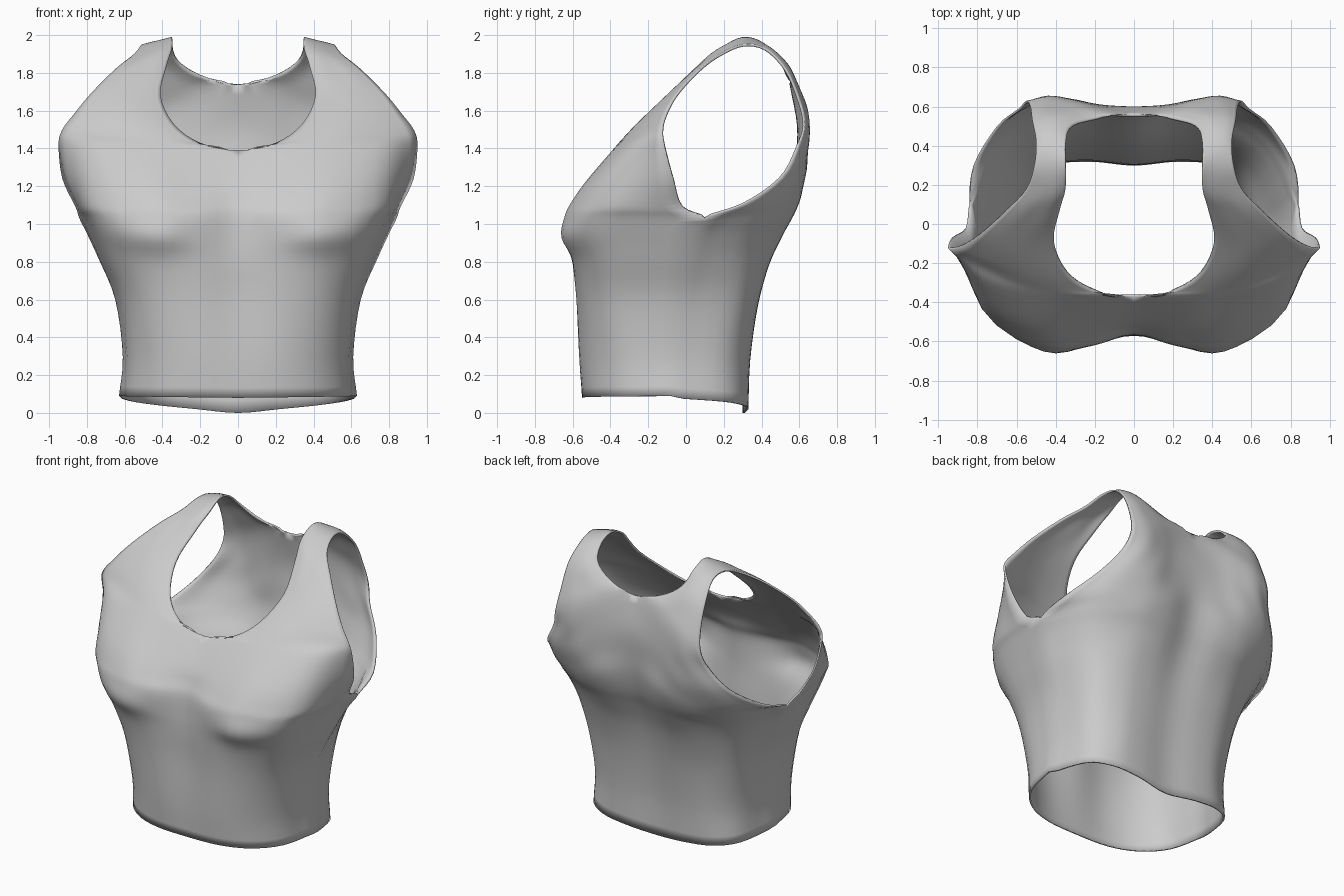
import bpy
import bmesh
from mathutils import Vector

STEPS = 4          # subdivisions between neighbouring control points
SIDE_ROWS = 5      # row spans below the armhole, joined along the side seam
FABRIC = 0.012     # cloth thickness

if "Cube" in bpy.data.objects:
    bpy.data.objects.remove(bpy.data.objects["Cube"], do_unlink=True)

# Each row runs from the middle (or neck edge) out to the side (or armhole edge):
# inner height, outer height, then five x, y pairs.
front_body = [
    (.08, .09, 0, -.55, .24, -.54, .43, -.47, .57, -.32, .63, -.08),
    (.3, .3, 0, -.56, .24, -.56, .44, -.48, .57, -.32, .61, -.07),
    (.6, .6, 0, -.56, .24, -.58, .46, -.52, .6, -.36, .65, -.05),
    (.78, .82, 0, -.57, .24, -.6, .48, -.57, .67, -.4, .74, 0),
    (.91, .95, 0, -.57, .22, -.62, .46, -.65, .71, -.45, .8, .04),
    (1.05, 1.03, 0, -.56, .22, -.62, .47, -.63, .75, -.45, .84, .1),
    (1.13, 1.09, 0, -.53, .23, -.58, .48, -.6, .78, -.43, .86, -.02),
    (1.22, 1.24, 0, -.49, .24, -.51, .5, -.52, .78, -.39, .93, -.07),
    (1.39, 1.42, 0, -.37, .26, -.38, .52, -.37, .78, -.29, .95, -.12),
]
shoulder_strap = [
    (1.43, 1.5, .2, -.34, .38, -.34, .56, -.31, .76, -.23, .93, -.13),
    (1.53, 1.58, .34, -.25, .45, -.25, .58, -.23, .73, -.18, .87, -.11),
    (1.68, 1.69, .41, -.09, .49, -.1, .59, -.1, .69, -.08, .78, -.05),
    (1.83, 1.82, .38, .07, .44, .05, .51, .05, .58, .05, .65, .07),
    (1.93, 1.9, .35, .18, .4, .16, .45, .16, .5, .17, .55, .18),
    (1.99, 1.95, .35, .3, .39, .3, .43, .3, .47, .3, .51, .3),
    (1.96, 1.93, .35, .41, .39, .42, .43, .43, .47, .43, .5, .42),
    (1.87, 1.82, .32, .5, .38, .53, .43, .54, .48, .54, .52, .53),
    (1.79, 1.66, .2, .54, .3, .58, .39, .6, .46, .61, .53, .6),
]
back_body = [
    (1.74, 1.52, 0, .56, .17, .59, .32, .63, .44, .65, .55, .63),
    (1.52, 1.4, 0, .6, .17, .61, .32, .64, .46, .65, .59, .59),
    (1.34, 1.24, 0, .59, .2, .61, .38, .64, .56, .6, .7, .5),
    (1.2, 1.1, 0, .57, .22, .61, .42, .6, .64, .5, .82, .3),
    (1.06, 1.03, 0, .53, .22, .57, .44, .55, .68, .4, .84, .1),
    (.93, .95, 0, .47, .22, .51, .44, .48, .66, .34, .8, .04),
    (.77, .82, 0, .41, .22, .44, .43, .42, .62, .29, .74, 0),
    (.55, .6, 0, .36, .22, .38, .41, .36, .57, .25, .65, -.05),
    (.27, .3, 0, .32, .22, .34, .4, .32, .55, .2, .61, -.07),
    (0, .08, 0, .31, .22, .33, .42, .31, .56, .2, .63, -.08),
]


def row_points(row):
    """Turn a compact row into five points, blending the height outwards."""
    inner, outer, *flat = row
    pairs = list(zip(flat[::2], flat[1::2]))
    last = len(pairs) - 1
    return [Vector((x, y, inner + (outer - inner) * i / last))
            for i, (x, y) in enumerate(pairs)]


def beyond(end, neighbour):
    """Extend a path past its end, mirrored where it meets the middle."""
    if end.x == 0 and neighbour.x > 0.1:
        return Vector((-neighbour.x, neighbour.y, neighbour.z))
    return 2 * end - neighbour


def smooth_path(points):
    """Resample a path as a smooth curve through all its points."""
    ext = [beyond(points[0], points[1]), *points, beyond(points[-1], points[-2])]
    path = []
    for a, b, c, d in zip(ext, ext[1:], ext[2:], ext[3:]):
        for i in range(STEPS):
            t = i / STEPS
            path.append(b + 0.5 * t * ((c - a)
                        + t * (2 * a - 5 * b + 4 * c - d)
                        + t * t * (3 * (b - c) + d - a)))
    path.append(points[-1].copy())
    return path


# Smooth every row, then every column, to get the half garment as a grid
rows = [smooth_path(row_points(r)) for r in front_body + shoulder_strap + back_body]
columns = [smooth_path(list(col)) for col in zip(*rows)]

# The inner edge turns a corner where the middle line meets the neckline
edge = [row[0] for row in rows]
neck_front = len(front_body) - 1
neck_back = len(front_body) + len(shoulder_strap)
columns[0] = (smooth_path(edge[:neck_front + 1])[:-1]
              + smooth_path(edge[neck_front:neck_back + 1])[:-1]
              + smooth_path(edge[neck_back:]))
grid = [list(line) for line in zip(*columns)]

# Close the side seam below the armhole
for k in range(SIDE_ROWS * STEPS + 1):
    grid[-1 - k][-1] = grid[k][-1].copy()

bm = bmesh.new()
verts = [[bm.verts.new(p) for p in line] for line in grid]
for low, high in zip(verts, verts[1:]):
    for j in range(len(low) - 1):
        bm.faces.new((low[j], low[j + 1], high[j + 1], high[j]))
bmesh.ops.remove_doubles(bm, verts=bm.verts, dist=0.0005)
mesh = bpy.data.meshes.new("sleeveless_top")
bm.to_mesh(mesh)
bm.free()

top = bpy.data.objects.new("sleeveless_top", mesh)
bpy.context.collection.objects.link(top)

# One plain cloth colour
cloth = bpy.data.materials.new("light_grey_cloth")
cloth.use_nodes = True
colour = (0.6, 0.6, 0.6, 1)
cloth.diffuse_color = colour
cloth.node_tree.nodes["Principled BSDF"].inputs["Base Color"].default_value = colour
mesh.materials.append(cloth)

# Other half, then cloth thickness towards the inside
mirror = top.modifiers.new("other_half", "MIRROR")
mirror.merge_threshold = 0.002
thick = top.modifiers.new("cloth_thickness", "SOLIDIFY")
thick.thickness = FABRIC
thick.offset = -1

bpy.context.view_layer.objects.active = top
top.select_set(True)
bpy.ops.object.shade_smooth_by_angle(angle=0.9)
